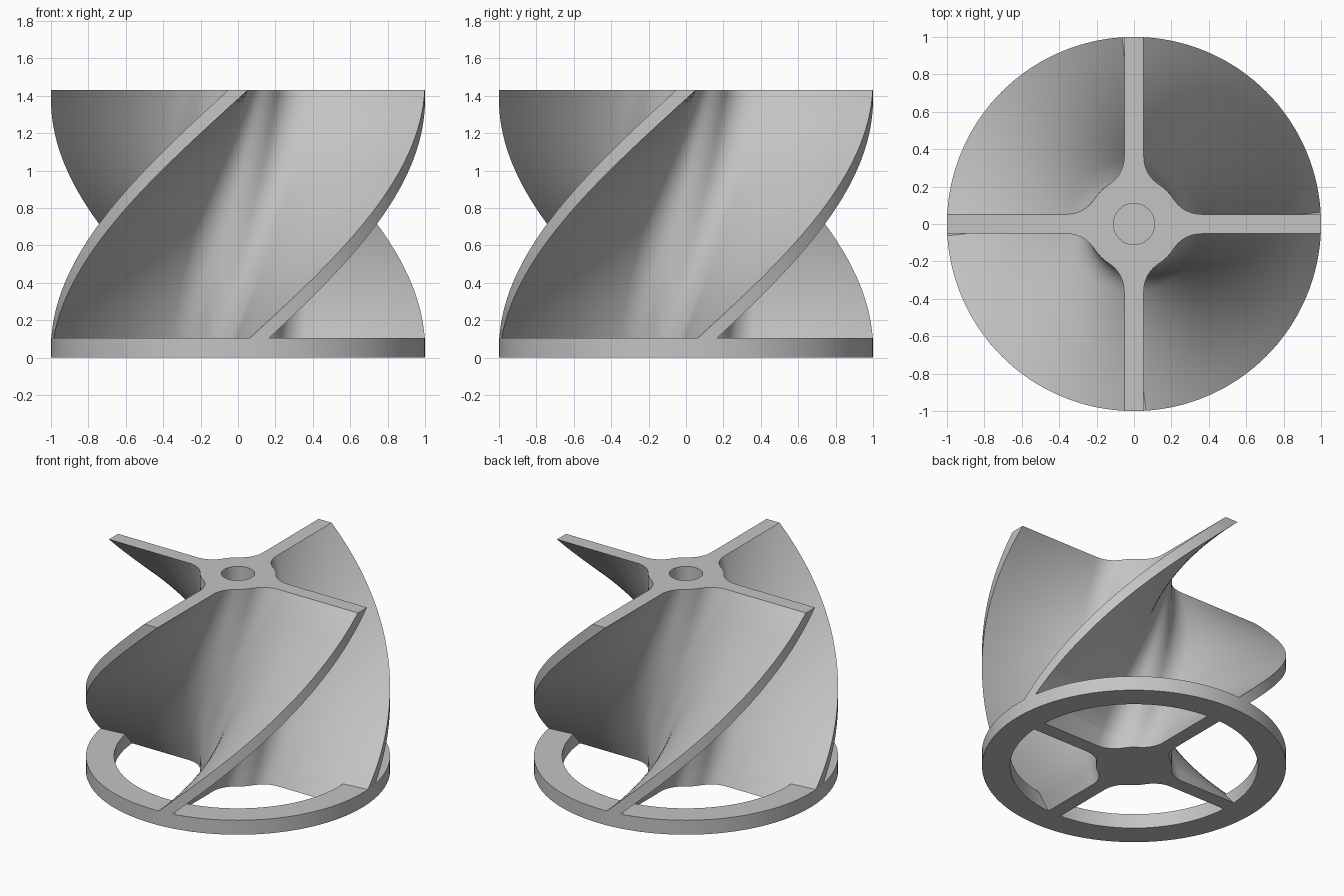
import bpy, bmesh, math
from mathutils import Vector, Matrix

cube = bpy.data.objects.get("Cube")
if cube:
    bpy.data.objects.remove(cube, do_unlink=True)

HEIGHT, RING_H = 1.43, 0.105
RING_IN, TIP = 0.815, 1.0
HALF, HUB, ROOT = 0.052, 0.25, 0.36     # arm half width, hub radius, fillet start
BORE, BORE_DEPTH = 0.11, 0.7
LAYERS = 56

grey = bpy.data.materials.new("plain_grey")
grey.use_nodes = True
colour = (0.55, 0.55, 0.55, 1)
grey.diffuse_color = colour
grey.node_tree.nodes["Principled BSDF"].inputs["Base Color"].default_value = colour


def finish(bm, name):
    bmesh.ops.recalc_face_normals(bm, faces=bm.faces)
    mesh = bpy.data.meshes.new(name)
    bm.to_mesh(mesh)
    bm.free()
    mesh.materials.append(grey)
    obj = bpy.data.objects.new(name, mesh)
    bpy.context.collection.objects.link(obj)
    bpy.ops.object.select_all(action='DESELECT')
    obj.select_set(True)
    bpy.context.view_layer.objects.active = obj
    bpy.ops.object.shade_smooth_by_angle(angle=math.radians(32))
    return obj


def circle(radius, z, count):
    return [Vector((radius * math.cos(a), radius * math.sin(a), z))
            for a in (math.tau * i / count for i in range(count))]


def half_arm(tip):
    """Upper edge of the +x arm, from its tip to the middle of the hub corner."""
    r = (ROOT**2 + HALF**2 - HUB**2) / (2 * (HUB - HALF))   # tangent fillet
    centre = Vector((ROOT, HALF + r))
    end = math.atan2(centre.y, centre.x)
    x_tip = math.sqrt(tip**2 - HALF**2)
    pts = [Vector((x_tip + (ROOT - x_tip) * i / 8, HALF)) for i in range(8)]
    for i in range(9):
        a = -math.pi / 2 + (end - math.pi / 2) * i / 8
        pts.append(centre + r * Vector((math.cos(a), math.sin(a))))
    for i in (1, 2):
        a = end + (math.pi / 4 - end) * i / 2
        pts.append(HUB * Vector((math.cos(a), math.sin(a))))
    return pts


def cross_outline(tip):
    half = half_arm(tip)
    lower = [Vector((p.x, -p.y)) for p in reversed(half[:-1])]
    arm = lower + [Vector((tip, 0))] + half
    return [Matrix.Rotation(math.pi / 2 * k, 2) @ p for k in range(4) for p in arm]


# Twisted four-bladed body; the tips stay inside the ring at its level
bm = bmesh.new()
sections = [(0, RING_IN + 0.02), (RING_H, RING_IN + 0.02)]
sections += [(RING_H + (HEIGHT - RING_H) * i / LAYERS, TIP) for i in range(LAYERS + 1)]
loops = []
for z, tip in sections:
    turn = Matrix.Rotation(math.pi / 2 * z / HEIGHT, 2)
    loops.append([bm.verts.new((turn @ p).to_3d() + Vector((0, 0, z)))
                  for p in cross_outline(tip)])
n = len(loops[0])
for low, high in zip(loops, loops[1:]):
    for i in range(n):
        j = (i + 1) % n
        bm.faces.new((low[i], low[j], high[j], high[i]))
bm.faces.new(loops[0])

# Blind bore, joined to the top face
rim = [bm.verts.new(p) for p in circle(BORE, HEIGHT, 48)]
floor = [bm.verts.new(p) for p in circle(BORE, HEIGHT - BORE_DEPTH, 48)]
for i in range(48):
    j = (i + 1) % 48
    bm.faces.new((rim[i], rim[j], floor[j], floor[i]))
bm.faces.new(floor)
edges = [bm.edges.get((loop[i], loop[i - 1])) for loop in (loops[-1], rim)
         for i in range(len(loop))]
bmesh.ops.triangle_fill(bm, edges=edges, use_beauty=True, normal=(0, 0, 1))
finish(bm, "twisted_blades")

# Base ring: a rectangular section carried round
bm = bmesh.new()
section = [(RING_IN, 0), (TIP, 0), (TIP, RING_H), (RING_IN, RING_H)]
rings = [[bm.verts.new(p) for p in circle(r, z, 144)] for r, z in section]
for k in range(4):
    a, b = rings[k], rings[(k + 1) % 4]
    for i in range(144):
        j = (i + 1) % 144
        bm.faces.new((a[i], a[j], b[j], b[i]))
finish(bm, "base_ring")
